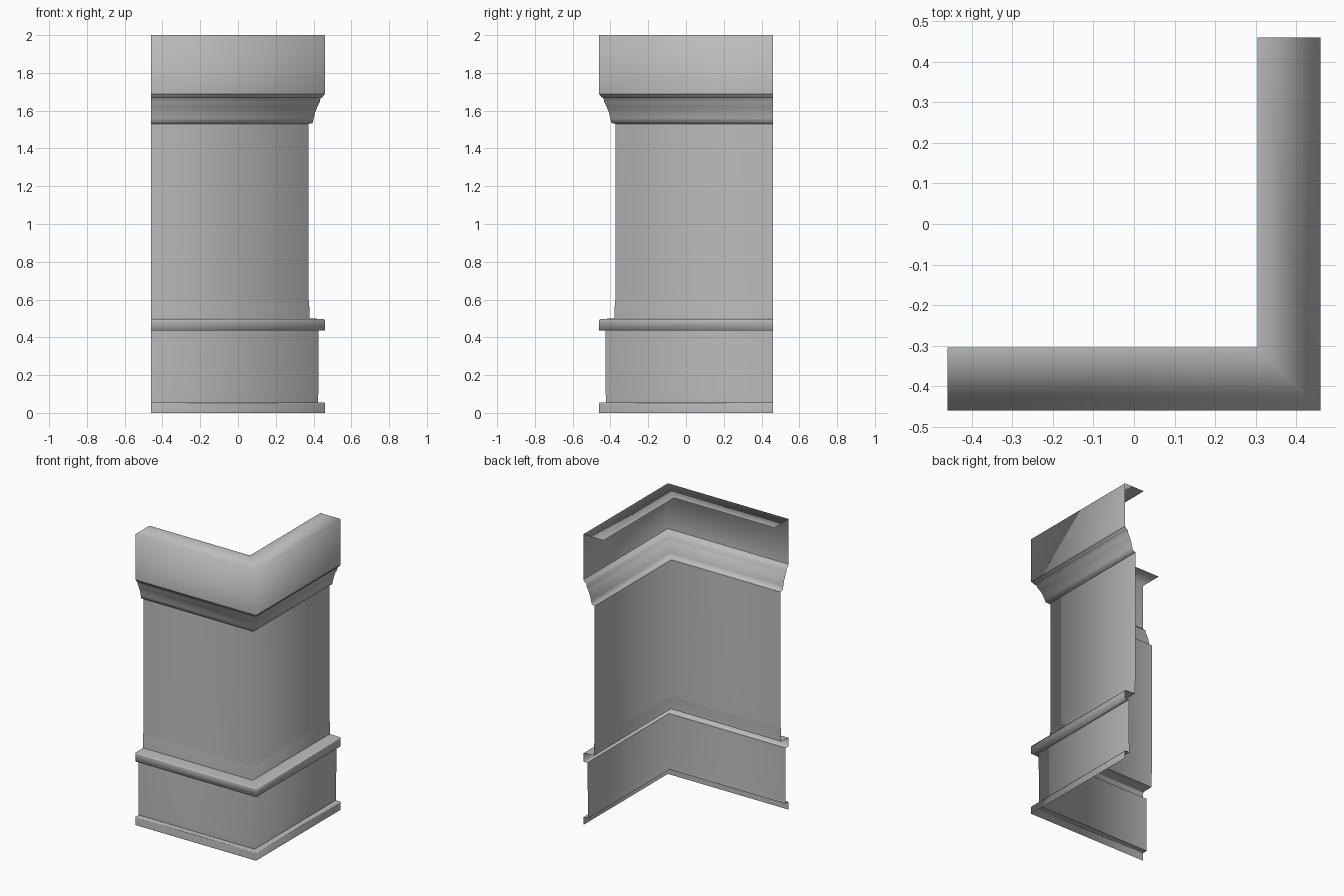
import bpy
import bmesh

# Remove the default cube
cube = bpy.data.objects.get("Cube")
if cube:
    bpy.data.objects.remove(cube, do_unlink=True)

# Plain grey finish
grey = bpy.data.materials.new("plain_grey")
grey.use_nodes = True
color = (0.5, 0.5, 0.5, 1)
grey.diffuse_color = color
grey.node_tree.nodes["Principled BSDF"].inputs["Base Color"].default_value = color

END = 0.46  # plan distance of the two open ends


def sweep(name, profile):
    """Sweep an (outward, height) profile round the mitred corner."""
    bm = bmesh.new()
    rows = []
    for out, z in profile:
        plan = [(-END, -out), (out, -out), (out, END)]
        rows.append([bm.verts.new((x, y, z)) for x, y in plan])
    for low, high in zip(rows, rows[1:]):
        for i in range(2):
            face = bm.faces.new((low[i], low[i + 1], high[i + 1], high[i]))
            face.smooth = True
    mesh = bpy.data.meshes.new(name)
    bm.to_mesh(mesh)
    bm.free()
    mesh.materials.append(grey)
    obj = bpy.data.objects.new(name, mesh)
    bpy.context.collection.objects.link(obj)
    # Large panels keep their own direction, small mouldings blend
    weighted = obj.modifiers.new("weighted_normals", 'WEIGHTED_NORMAL')
    weighted.mode = 'FACE_AREA'
    return obj


# Plinth strip with its narrow ledge
sweep("plinth_strip", [(0.46, 0), (0.46, 0.05), (0.457, 0.055), (0.423, 0.055)])

# Base panel
sweep("base_panel", [(0.423, 0.055), (0.425, 0.1), (0.427, 0.437)])

# Rounded band above the base panel
sweep("base_band", [(0.427, 0.437), (0.46, 0.437), (0.46, 0.49),
                    (0.455, 0.497), (0.378, 0.5)])

# Tall wall panel
sweep("wall_panel", [(0.378, 0.5), (0.377, 0.58), (0.373, 0.6), (0.373, 1.53)])

# Curved moulding under the top
sweep("cornice_moulding", [(0.373, 1.53), (0.395, 1.535), (0.401, 1.56),
                           (0.408, 1.59), (0.42, 1.62), (0.433, 1.645),
                           (0.437, 1.668), (0.448, 1.67), (0.451, 1.678),
                           (0.46, 1.688)])

# Top fascia and its flat cap
sweep("top_fascia", [(0.46, 1.688), (0.46, 2), (0.305, 2)])
